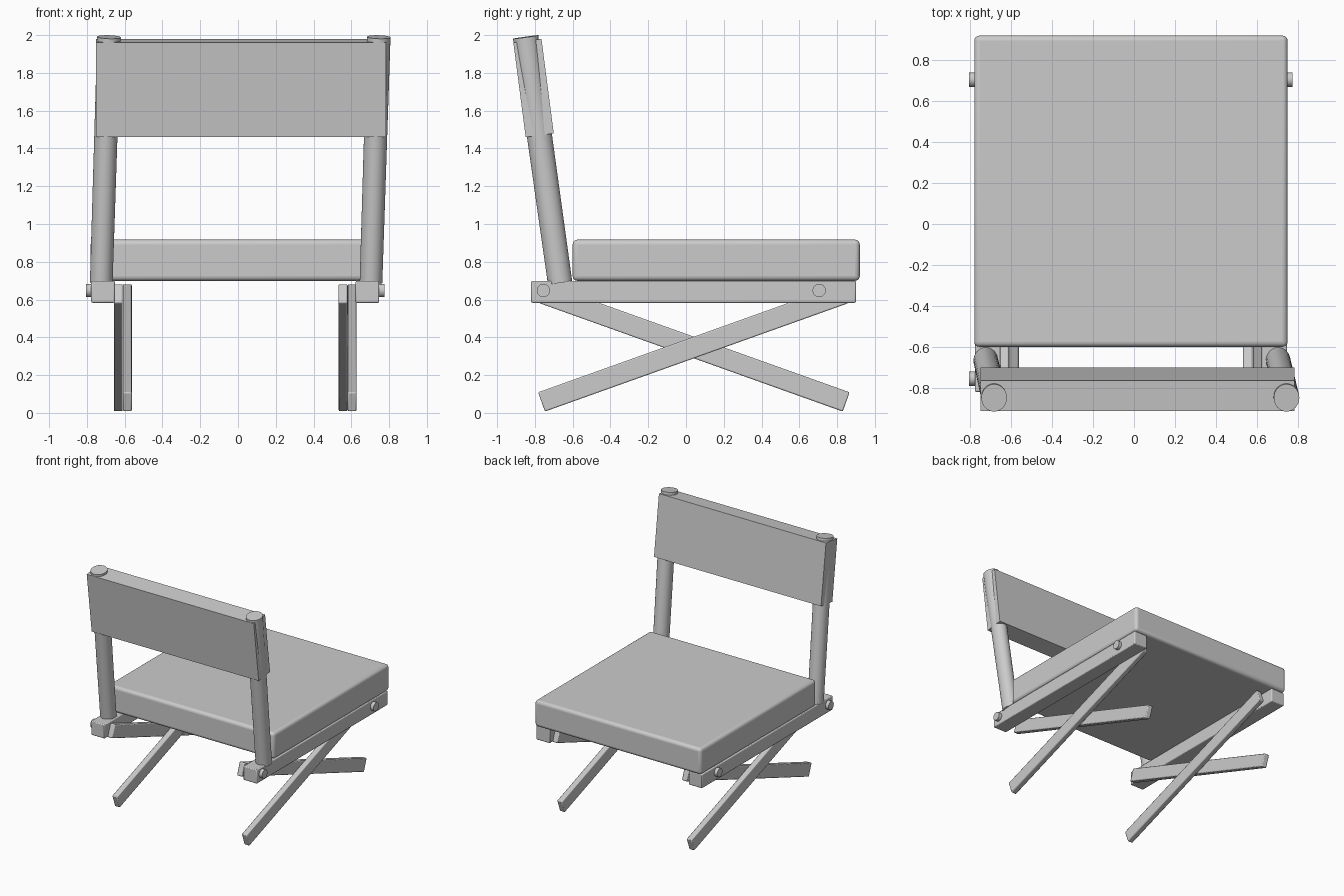
import bpy, math
from mathutils import Vector

if "Cube" in bpy.data.objects:
    bpy.data.objects.remove(bpy.data.objects["Cube"])

CX = -0.015  # centre line of the seat frame


def finish(ob, name, bevel=0.0, segments=2):
    ob.name = name
    bpy.ops.object.transform_apply(location=False, rotation=False, scale=True)
    if bevel:
        m = ob.modifiers.new("Bevel", 'BEVEL')
        m.width = bevel
        m.segments = segments
        m.limit_method = 'ANGLE'
    bpy.ops.object.shade_smooth_by_angle(angle=math.radians(35))
    return ob


def box(name, loc, size, rot_x=0.0, bevel=0.0, segments=2):
    bpy.ops.mesh.primitive_cube_add(size=1, location=loc, rotation=(rot_x, 0, 0))
    ob = bpy.context.object
    ob.scale = size
    return finish(ob, name, bevel, segments)


def rod(name, a, b, r1, r2, stretch=1.0):
    a, b = Vector(a), Vector(b)
    d = b - a
    bpy.ops.mesh.primitive_cone_add(vertices=32, radius1=r1, radius2=r2,
                                    depth=d.length, location=(a + b) / 2)
    ob = bpy.context.object
    ob.rotation_euler = Vector((0, 0, 1)).rotation_difference(d).to_euler()
    ob.scale = (1, stretch, 1)
    return finish(ob, name)


def leg(name, x, a, b):
    # flat bar between two (y, z) end centres
    dy, dz = b[0] - a[0], b[1] - a[1]
    box(name, (x, (a[0] + b[0]) / 2, (a[1] + b[1]) / 2),
        (0.047, math.hypot(dy, dz), 0.108), math.atan2(dz, dy), 0.007)


# Seat cushion
box("seat_cushion", (CX, 0.16, 0.808), (1.53, 1.52, 0.218), bevel=0.025, segments=4)

for side, label in ((-1, "left"), (1, "right")):
    # Side rail
    box(f"{label}_rail", (CX + side * 0.7, 0.04, 0.641), (0.125, 1.72, 0.116), bevel=0.007)
    # Bolt heads
    for y, end in ((-0.755, "back"), (0.705, "front")):
        rod(f"{label}_{end}_bolt", (CX + side * 0.75, y, 0.648),
            (CX + side * 0.79, y, 0.648), 0.035, 0.035)
    # Crossed legs, same stacking order on both sides
    x = CX + side * 0.595
    leg(f"{label}_leg_a", x + 0.024, (-0.765, 0.058), (0.842, 0.632))
    leg(f"{label}_leg_b", x - 0.024, (0.848, 0.058), (-0.759, 0.632))
    # Leaning back post
    x = side * 0.714
    rod(f"{label}_back_post", (x - 0.01, -0.667, 0.69), (x + 0.031, -0.849, 1.99),
        0.06, 0.0625, 1.08)

# Backrest band around the posts
box("backrest", (0.017, -0.807, 1.72), (1.535, 0.15, 0.505), math.radians(7.4))
